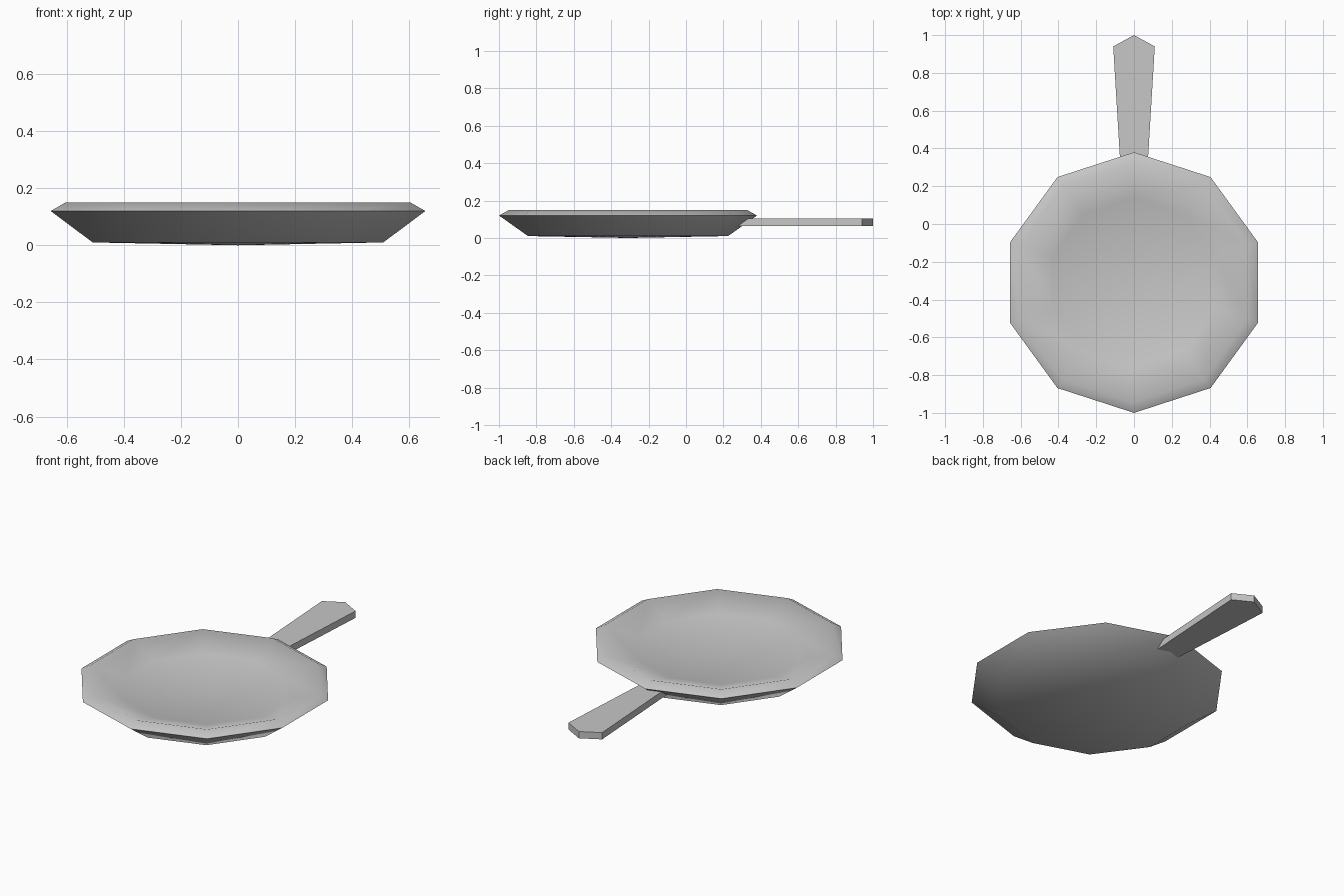
import bpy, bmesh, math

cube = bpy.data.objects.get("Cube")
if cube:
    bpy.data.objects.remove(cube, do_unlink=True)

grey = bpy.data.materials.new("iron grey")
grey.use_nodes = True
colour = (0.57, 0.57, 0.57, 1)
grey.diffuse_color = colour
grey.node_tree.nodes["Principled BSDF"].inputs["Base Color"].default_value = colour

SIDES = 10
CENTRE_Y = -0.31


def finish(bm, name):
    bmesh.ops.recalc_face_normals(bm, faces=bm.faces[:])
    mesh = bpy.data.meshes.new(name)
    bm.to_mesh(mesh)
    bm.free()
    mesh.materials.append(grey)
    obj = bpy.data.objects.new(name, mesh)
    bpy.context.collection.objects.link(obj)
    return obj


# Pan: ten-sided shell turned from a (radius, height) profile, corner to the back
profile = [(0.535, 0.01), (0.69, 0.12), (0.635, 0.15), (0.45, 0.092)]
bm = bmesh.new()
rings = []
for radius, z in profile:
    ring = []
    for i in range(SIDES):
        a = math.pi / 2 + math.tau * i / SIDES
        ring.append(bm.verts.new((radius * math.cos(a), radius * math.sin(a) + CENTRE_Y, z)))
    rings.append(ring)
under = bm.verts.new((0, CENTRE_Y, 0))
floor = bm.verts.new((0, CENTRE_Y, 0.075))
for i in range(SIDES):
    j = (i + 1) % SIDES
    for low, high in zip(rings, rings[1:]):
        bm.faces.new((low[i], low[j], high[j], high[i]))
    bm.faces.new((under, rings[0][j], rings[0][i]))
    bm.faces.new((floor, rings[-1][i], rings[-1][j]))
pan = finish(bm, "pan")
bpy.ops.object.select_all(action="DESELECT")
pan.select_set(True)
bpy.context.view_layer.objects.active = pan
bpy.ops.object.shade_smooth_by_angle(angle=math.radians(75))

# Handle: flaring flat bar with a pointed end, rooted in the pan wall
outline = [(-0.069, 0.26), (0.069, 0.26), (0.11, 0.94), (0, 1), (-0.11, 0.94)]
bm = bmesh.new()
base = bm.faces.new([bm.verts.new((x, y, 0.065)) for x, y in outline])
top = bmesh.ops.extrude_face_region(bm, geom=[base], use_keep_orig=True)
bmesh.ops.translate(bm, vec=(0, 0, 0.04),
                    verts=[v for v in top["geom"] if isinstance(v, bmesh.types.BMVert)])
finish(bm, "handle")
